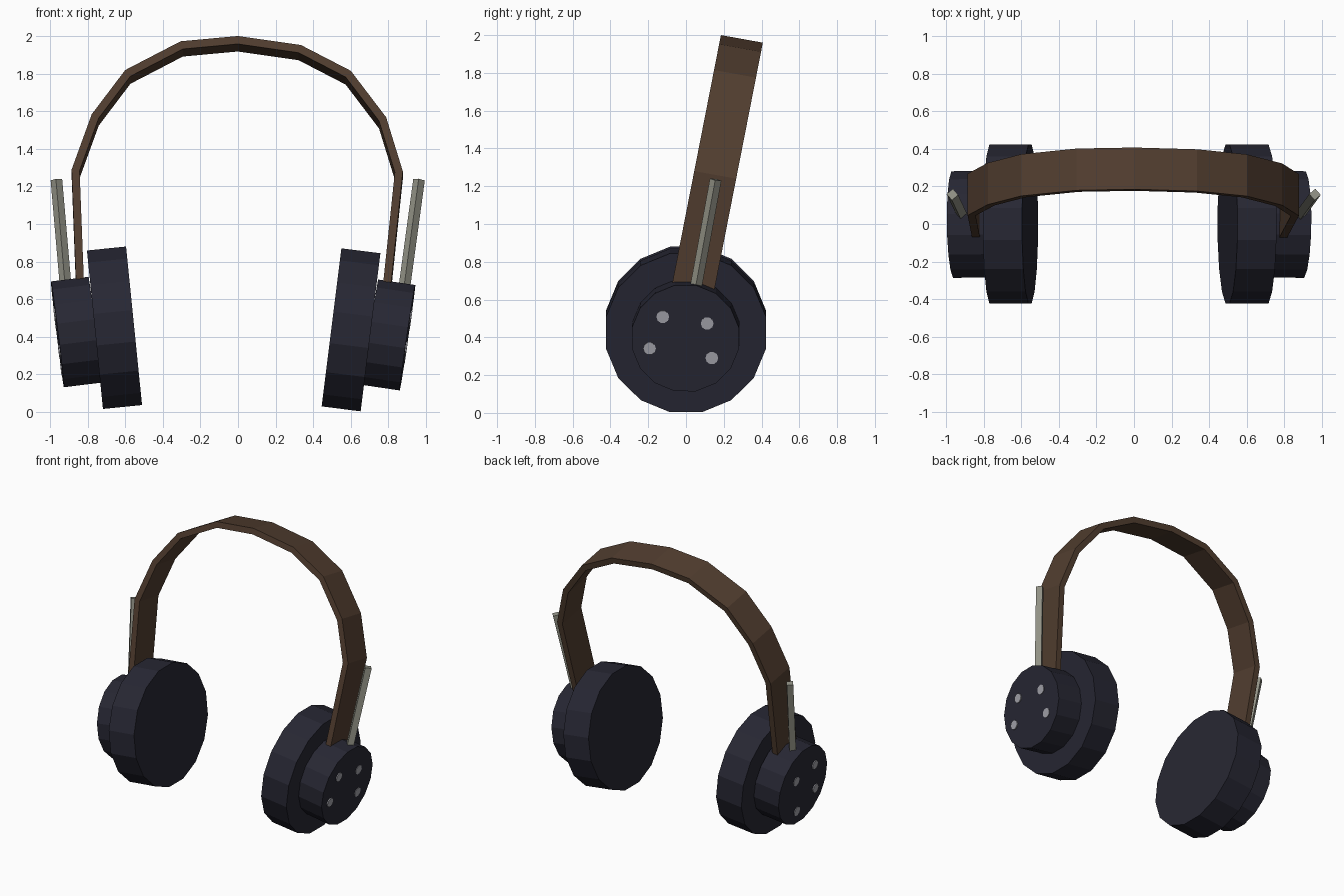
import bpy, bmesh, math
from mathutils import Vector, Matrix

if "Cube" in bpy.data.objects:
    bpy.data.objects.remove(bpy.data.objects["Cube"])


def material(name, rgb):
    m = bpy.data.materials.new(name)
    m.diffuse_color = (*rgb, 1)
    m.use_nodes = True
    m.node_tree.nodes["Principled BSDF"].inputs["Base Color"].default_value = m.diffuse_color
    return m


CUP = material("dark navy plastic", (0.020, 0.020, 0.033))
BAND = material("brown leather", (0.084, 0.048, 0.029))
METAL = material("warm grey metal", (0.29, 0.29, 0.24))
STUD = material("pale grey studs", (0.36, 0.36, 0.40))


def finish(name, bm, mat):
    bmesh.ops.recalc_face_normals(bm, faces=bm.faces)
    me = bpy.data.meshes.new(name)
    bm.to_mesh(me)
    bm.free()
    me.materials.append(mat)
    ob = bpy.data.objects.new(name, me)
    bpy.context.collection.objects.link(ob)
    return ob


def prism(name, a, b, radius, sides, mat, spin=0.0, up=(0, 1, 0)):
    """Prism from point a to point b; spin measured from the 'up' hint."""
    a, b = Vector(a), Vector(b)
    w = (b - a).normalized()
    v = Vector(up)
    v = (v - w * v.dot(w)).normalized()
    u = v.cross(w)
    bm = bmesh.new()
    rings = []
    for c in (a, b):
        ring = []
        for i in range(sides):
            t = spin + 2 * math.pi * i / sides
            ring.append(bm.verts.new(c + radius * (v * math.cos(t) + u * math.sin(t))))
        rings.append(ring)
    for i in range(sides):
        j = (i + 1) % sides
        bm.faces.new((rings[0][i], rings[0][j], rings[1][j], rings[1][i]))
    bm.faces.new(rings[0])
    bm.faces.new(rings[1])
    return finish(name, bm, mat)


# Each side: cushion inner/outer centre, housing outer centre, rod ends, studs (y, z offsets)
sides = {
    "right": dict(inner=(0.4975, 0, 0.45), outer=(0.705, 0, 0.424), cap=(0.9015, -0.003, 0.395),
                  rod=((0.886, 0.053, 0.67), (0.963, 0.157, 1.235)),
                  studs=((-0.12, 0.115), (0.115, 0.08), (0.14, -0.105), (-0.19, -0.055))),
    "left": dict(inner=(-0.553, 0, 0.4585), outer=(-0.761, 0, 0.4375), cap=(-0.9605, -0.003, 0.413),
                 rod=((-0.917, 0.053, 0.67), (-0.966, 0.157, 1.235)),
                 studs=((0.09, 0.064), (-0.125, 0.109), (-0.165, -0.09), (0.04, -0.187))),
}
half = math.pi / 16
for side, s in sides.items():
    # ear cushion and outer housing
    prism(side + "_ear_cushion", s["inner"], s["outer"], 0.432, 16, CUP, half)
    prism(side + "_housing", s["outer"], s["cap"], 0.289, 16, CUP, half)
    # adjustment rod
    prism(side + "_adjustment_rod", *s["rod"], 0.031, 4, METAL, 0.08)
    # studs on the housing face
    cap = Vector(s["cap"])
    axis = (cap - Vector(s["outer"])).normalized()
    up = Vector((0, 1, 0)).cross(axis)
    if up.z < 0:
        up = -up
    for n, (dy, dz) in enumerate(s["studs"]):
        c = cap + Vector((0, dy, 0)) + up * dz
        prism(f"{side}_stud_{n + 1}", c - axis * 0.004, c + axis * 0.005, 0.034, 10, STUD)

# Headband: outer line of the front edge (x, z), thickened inwards and swept back
outline = [(0.815, 0.69), (0.877, 1.28), (0.788, 1.568), (0.60, 1.815), (0.335, 1.952), (0, 2.0),
           (-0.305, 1.972), (-0.60, 1.819), (-0.778, 1.584), (-0.885, 1.29), (-0.862, 0.70)]
pts = [Vector(p) for p in outline]
THICK = 0.042
inner = []
for i, p in enumerate(pts):
    normals = []
    for a, b in ((i - 1, i), (i, i + 1)):
        if a >= 0 and b < len(pts):
            d = (pts[b] - pts[a]).normalized()
            normals.append(Vector((-d.y, d.x)))
    n = sum(normals, Vector((0, 0))).normalized()
    inner.append(p + n * THICK / n.dot(normals[0]))

bm = bmesh.new()
sweep = Vector((0, 0.222, -0.04))
sections = []
for o, q in zip(pts, inner):
    f = [Vector((v.x, -0.07 + 0.196 * (v.y - 0.70), v.y)) for v in (o, q)]
    sections.append([bm.verts.new(c) for c in (f[0], f[1], f[1] + sweep, f[0] + sweep)])
for a, b in zip(sections, sections[1:]):
    for k in range(4):
        m = (k + 1) % 4
        bm.faces.new((a[k], a[m], b[m], b[k]))
bm.faces.new(sections[0])
bm.faces.new(sections[-1])
finish("headband", bm, BAND)
